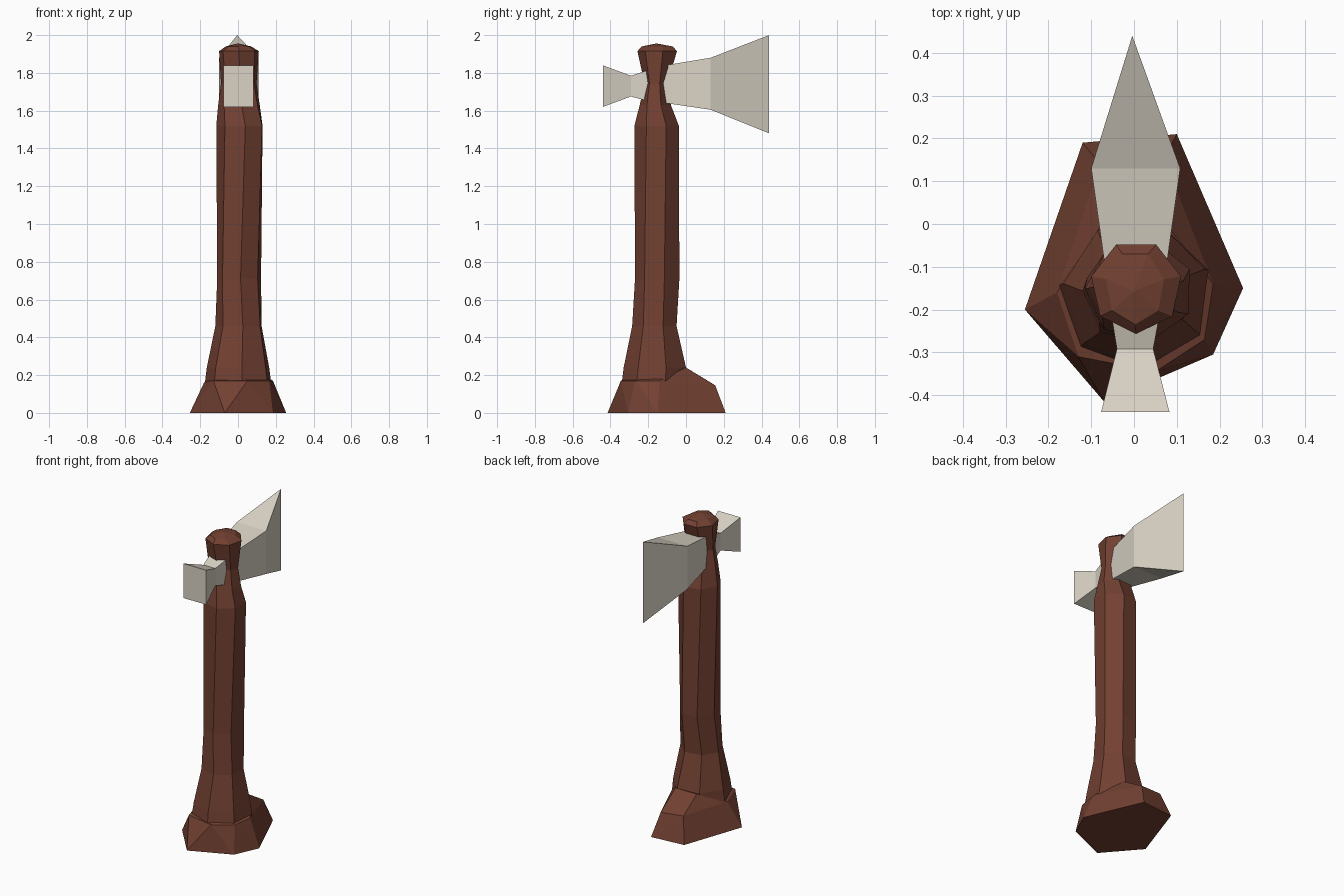
import bpy, bmesh
from math import sin, cos, pi

if "Cube" in bpy.data.objects:
    bpy.data.objects.remove(bpy.data.objects["Cube"])


def material(name, rgb):
    m = bpy.data.materials.new(name)
    m.diffuse_color = (*rgb, 1)
    m.use_nodes = True
    m.node_tree.nodes["Principled BSDF"].inputs["Base Color"].default_value = m.diffuse_color
    return m


wood = material("dark_wood", (0.17, 0.052, 0.032))
steel = material("pale_steel", (0.70, 0.65, 0.56))


def finish(name, bm, mat):
    bmesh.ops.recalc_face_normals(bm, faces=bm.faces[:])
    me = bpy.data.meshes.new(name)
    bm.to_mesh(me)
    bm.free()
    me.materials.append(mat)
    ob = bpy.data.objects.new(name, me)
    bpy.context.collection.objects.link(ob)
    return ob


def loft(name, rings, mat):
    """Join equal-sized rings of points; a last ring on an edge is welded."""
    bm = bmesh.new()
    vs = [[bm.verts.new(p) for p in r] for r in rings]
    n = len(rings[0])
    for a, b in zip(vs, vs[1:]):
        for i in range(n):
            j = (i + 1) % n
            bm.faces.new((a[i], a[j], b[j], b[i]))
    bm.faces.new(vs[0])
    bm.faces.new(vs[-1])
    bmesh.ops.remove_doubles(bm, verts=bm.verts[:], dist=0.0005)
    return finish(name, bm, mat)


def heptagon(z, x0, x1, y0, y1, twist=0.0):
    """Seven-sided ring fitted to a bounding box."""
    pts = [(cos(-pi / 2 + twist + i * 2 * pi / 7),
            sin(-pi / 2 + twist + i * 2 * pi / 7)) for i in range(7)]
    xs, ys = zip(*pts)

    def fit(v, vals, lo, hi):
        return lo + (v - min(vals)) / (max(vals) - min(vals)) * (hi - lo)
    return [(fit(x, xs, x0, x1), fit(y, ys, y0, y1), z) for x, y in pts]


def box_ring(y, x0, x1, z0, z1):
    return [(x0, y, z0), (x1, y, z0), (x1, y, z1), (x0, y, z1)]


# Handle: faceted shaft, pinched at the head, with a low capped knob
loft("handle", [heptagon(*r) for r in (
    (0.12, -0.18, 0.18, -0.345, 0.00, 0.10),
    (0.24, -0.165, 0.165, -0.330, 0.00, 0.10),
    (0.46, -0.120, 0.125, -0.285, -0.05, 0.15),
    (0.71, -0.110, 0.122, -0.270, -0.035, 0.05),
    (1.52, -0.115, 0.130, -0.273, -0.038, 0.20),
    (1.63, -0.105, 0.115, -0.245, -0.080, 0.10),
    (1.745, -0.090, 0.098, -0.220, -0.098, 0.05),
    (1.915, -0.100, 0.110, -0.257, -0.048, 0.0),
    (1.940, -0.065, 0.070, -0.235, -0.070, 0.0),
    (1.955, -0.004, 0.004, -0.160, -0.152, 0.0))], wood)

# Foot: chunky flared end with a toe towards +y
bm = bmesh.new()
for p in ((-0.255, -0.20, 0), (-0.12, 0.19, 0), (0.10, 0.21, 0),
          (0.255, -0.15, 0), (0.185, -0.305, 0), (-0.07, -0.415, 0),
          (-0.18, -0.16, 0.16), (-0.13, -0.31, 0.17), (0.05, -0.345, 0.17),
          (0.165, -0.27, 0.17), (0.185, -0.14, 0.17),
          (0.075, 0.00, 0.24), (-0.075, 0.00, 0.24),
          (0.07, 0.155, 0.145), (-0.08, 0.14, 0.155)):
    bm.verts.new(p)
bmesh.ops.convex_hull(bm, input=bm.verts[:])
bmesh.ops.dissolve_limit(bm, angle_limit=0.02, verts=bm.verts[:], edges=bm.edges[:])
loose = [v for v in bm.verts if not v.link_faces]
bmesh.ops.delete(bm, geom=loose, context='VERTS')
finish("handle_foot", bm, wood)

# Blade: wedge narrowing to a tall cutting edge
loft("axe_blade", [box_ring(*r) for r in (
    (-0.14, -0.062, 0.070, 1.645, 1.835),
    (0.13, -0.100, 0.108, 1.605, 1.880),
    (0.44, -0.004, -0.004, 1.480, 2.000))], steel)

# Poll: small waisted hammer on the opposite side
loft("hammer_poll", [box_ring(*r) for r in (
    (-0.20, -0.055, 0.062, 1.650, 1.815),
    (-0.292, -0.040, 0.045, 1.675, 1.785),
    (-0.44, -0.077, 0.083, 1.620, 1.840))], steel)
